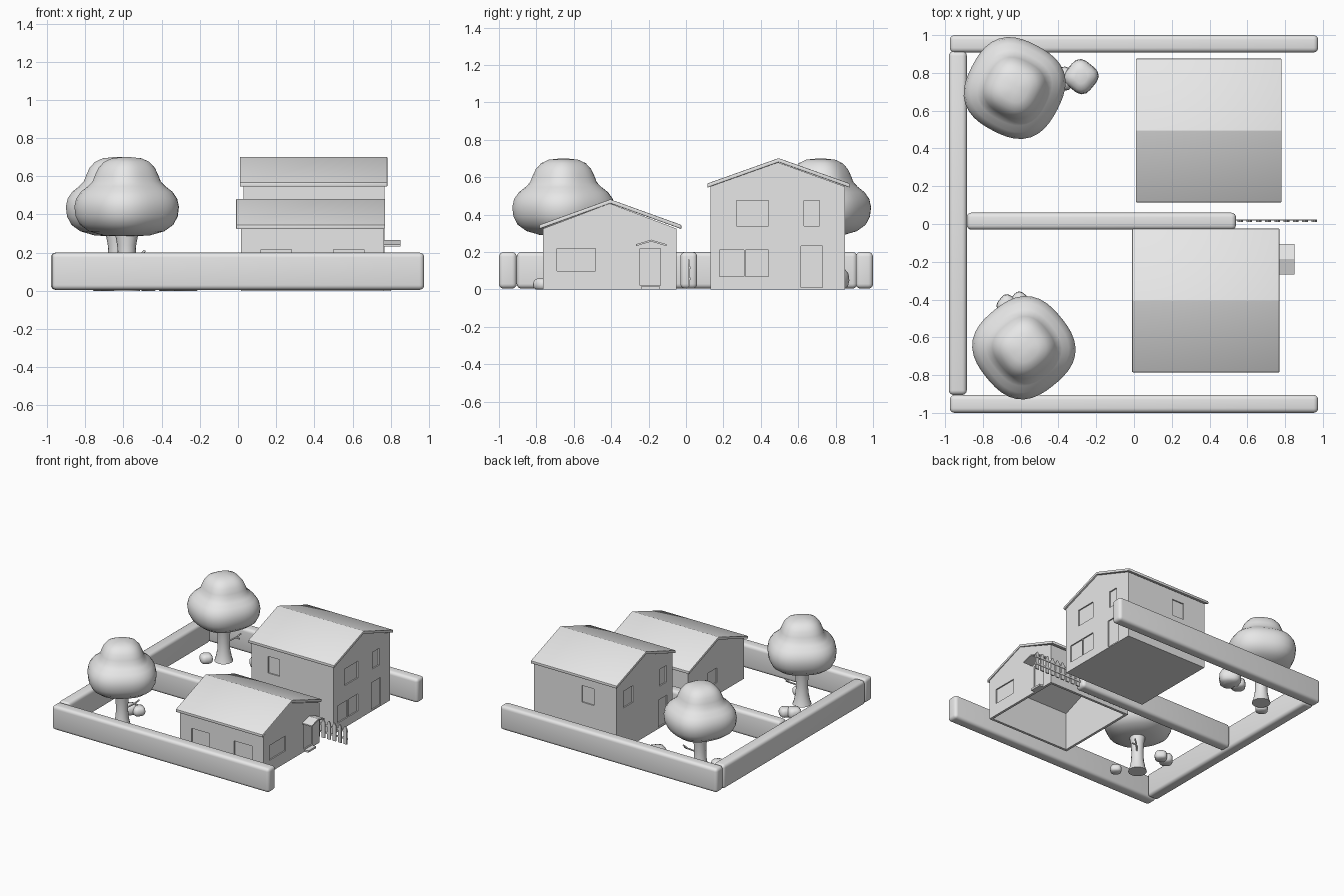
import bpy, bmesh, math
from mathutils import Vector, Matrix

cube = bpy.data.objects.get("Cube")
if cube:
    bpy.data.objects.remove(cube)

grey = bpy.data.materials.new("plain_grey")
grey.use_nodes = True
grey.diffuse_color = (0.8, 0.8, 0.8, 1)
grey.node_tree.nodes["Principled BSDF"].inputs["Base Color"].default_value = (0.8, 0.8, 0.8, 1)


def activate(ob):
    bpy.ops.object.select_all(action='DESELECT')
    ob.select_set(True)
    bpy.context.view_layer.objects.active = ob


def finish(name, bm, angle=35, bevel=0, segments=1):
    bmesh.ops.recalc_face_normals(bm, faces=bm.faces)
    mesh = bpy.data.meshes.new(name)
    bm.to_mesh(mesh)
    bm.free()
    mesh.materials.append(grey)
    ob = bpy.data.objects.new(name, mesh)
    bpy.context.collection.objects.link(ob)
    activate(ob)
    if bevel:
        mod = ob.modifiers.new("Bevel", 'BEVEL')
        mod.width, mod.segments = bevel, segments
        bpy.ops.object.modifier_apply(modifier=mod.name)
    if angle:
        bpy.ops.object.shade_smooth_by_angle(angle=math.radians(angle))
    return ob


def add_box(bm, x, y, z):
    mid = Vector([(a + b) / 2 for a, b in (x, y, z)])
    size = [b - a for a, b in (x, y, z)]
    bmesh.ops.create_cube(bm, size=1, matrix=Matrix.Translation(mid) @ Matrix.Diagonal((*size, 1)))


def box(name, x, y, z, bevel=0, segments=1):
    bm = bmesh.new()
    add_box(bm, x, y, z)
    return finish(name, bm, 35, bevel, segments)


def add_prism(bm, profile, x):
    """Extrude a (y, z) profile along x."""
    face = bm.faces.new([bm.verts.new((x[0], y, z)) for y, z in profile])
    new = bmesh.ops.extrude_face_region(bm, geom=[face])["geom"]
    bmesh.ops.translate(bm, vec=(x[1] - x[0], 0, 0),
                        verts=[g for g in new if isinstance(g, bmesh.types.BMVert)])


def prism(name, profile, x, bevel=0):
    bm = bmesh.new()
    add_prism(bm, profile, x)
    return finish(name, bm, 30, bevel, 2)


def gable_slab(y, eave, ridge, thick):
    mid = (y[0] + y[1]) / 2
    return [(y[0], eave), (mid, ridge), (y[1], eave),
            (y[1], eave - thick), (mid, ridge - thick), (y[0], eave - thick)]


def gable_body(y, eave, ridge, base=0):
    return [(y[0], base), (y[0], eave), ((y[0] + y[1]) / 2, ridge), (y[1], eave), (y[1], base)]


def subtract(ob, bm):
    cutter = finish("cutter", bm, 0)
    cutter.hide_render = True
    activate(ob)
    mod = ob.modifiers.new("Cut", 'BOOLEAN')
    mod.operation, mod.solver, mod.object = 'DIFFERENCE', 'EXACT', cutter
    bpy.ops.object.modifier_apply(modifier=mod.name)
    bpy.data.objects.remove(cutter)


def cut_openings(ob, axis, wall, openings, depth=0.01):
    """Sink window and door recesses into one wall."""
    bm = bmesh.new()
    through = (wall - depth, wall + depth)
    for a, b, low, high in openings:
        if axis == 'x':
            add_box(bm, through, (a, b), (low, high))
        else:
            add_box(bm, (a, b), through, (low, high))
    subtract(ob, bm)


# Hedges
for name, x, y in (("back_hedge", (-0.975, 0.975), (0.908, 1)),
                   ("front_hedge", (-0.975, 0.975), (-1, -0.905)),
                   ("side_hedge", (-0.98, -0.885), (-0.905, 0.915)),
                   ("middle_hedge", (-0.885, 0.54), (-0.03, 0.06))):
    box(name, x, y, (0.005, 0.2), 0.025, 4)

# Picket fence
bm = bmesh.new()
for i in range(9):
    x = 0.562 + i * 0.049
    add_box(bm, (x - 0.015, x + 0.015), (0.01, 0.02), (0.015, 0.14))
    top = [v for v in bm.verts if v.co.z > 0.135 and abs(v.co.x - x) < 0.02]
    ridge = bmesh.ops.extrude_face_region(
        bm, geom=[f for f in bm.faces if all(v in top for v in f.verts)])["geom"]
    for v in ridge:
        if isinstance(v, bmesh.types.BMVert):
            v.co = (x + (v.co.x - x) * 0.25, v.co.y, 0.16)
for z in (0.05, 0.11):
    add_box(bm, (0.535, 0.97), (0.018, 0.024), (z, z + 0.014))
finish("picket_fence", bm, 0)

# Low house, hollow and open underneath
low = prism("low_house_walls", gable_body((-0.765, -0.05), 0.325, 0.46), (0.015, 0.765))
bm = bmesh.new()
add_prism(bm, gable_body((-0.745, -0.07), 0.308, 0.44, -0.1), (0.035, 0.745))
subtract(low, bm)
cut_openings(low, 'x', 0.765, [(-0.69, -0.485, 0.1, 0.22), (-0.245, -0.135, 0.02, 0.22)])
cut_openings(low, 'x', 0.015, [(-0.42, -0.3, 0.1, 0.22)])
cut_openings(low, 'y', -0.765, [(0.12, 0.28, 0.1, 0.217), (0.5, 0.66, 0.1, 0.217)])
prism("low_house_roof", gable_slab((-0.785, -0.025), 0.345, 0.482, 0.022), (-0.01, 0.77), 0.004)
prism("door_canopy", gable_slab((-0.267, -0.105), 0.242, 0.266, 0.01), (0.755, 0.85))
box("door_step", (0.755, 0.8), (-0.24, -0.14), (0, 0.015))

# Tall house
tall = prism("tall_house_walls", gable_body((0.13, 0.85), 0.55, 0.68), (0.03, 0.768))
upper, lower = (0.34, 0.475), (0.07, 0.21)
cut_openings(tall, 'x', 0.768, [(0.27, 0.44, *upper), (0.63, 0.715, *upper), (0.18, 0.31, *lower),
                                (0.318, 0.44, *lower), (0.615, 0.73, 0.01, 0.232)])
cut_openings(tall, 'x', 0.03, [(0.21, 0.3, *upper), (0.64, 0.76, *upper), (0.2, 0.31, 0.01, 0.232)])
cut_openings(tall, 'y', 0.13, [(0.18, 0.28, *upper)])
cut_openings(tall, 'y', 0.85, [(0.23, 0.34, *upper)])
prism("tall_house_roof", gable_slab((0.115, 0.875), 0.567, 0.702, 0.022), (0.01, 0.782), 0.004)


# Trees
def lathe(name, profile, centre, phase=0, wobble=0, sides=40):
    bm = bmesh.new()
    rings = []
    for r, z in profile:
        ring = []
        for i in range(sides):
            a = 2 * math.pi * i / sides
            k = r * (1 + wobble * math.cos(4 * (a - phase)))
            ring.append(bm.verts.new((centre[0] + k * math.cos(a), centre[1] + k * math.sin(a), z)))
        rings.append(ring)
    for p, q in zip(rings, rings[1:]):
        for i in range(sides):
            j = (i + 1) % sides
            bm.faces.new((p[i], p[j], q[j], q[i]))
    bm.faces.new(rings[0])
    bm.faces.new(rings[-1])
    return finish(name, bm, 50)


crown = [(0.04, 0.285), (0.12, 0.291), (0.19, 0.312), (0.236, 0.346), (0.258, 0.39), (0.264, 0.44),
         (0.255, 0.483), (0.23, 0.52), (0.195, 0.548), (0.172, 0.573), (0.16, 0.605),
         (0.143, 0.643), (0.115, 0.675), (0.075, 0.694), (0.02, 0.7)]
trunk = [(0.07, 0), (0.06, 0.03), (0.048, 0.09), (0.045, 0.16), (0.05, 0.24), (0.065, 0.32)]


def twig(name, base):
    curve = bpy.data.curves.new(name, 'CURVE')
    curve.dimensions, curve.bevel_depth, curve.bevel_resolution = '3D', 0.006, 1
    curve.use_fill_caps = True
    fork = (0.065, 0.065, 0.18)
    for path in (((0.02, 0.02, 0.15), fork, (0.095, 0.085, 0.21)), (fork, (0.1, 0.06, 0.18))):
        line = curve.splines.new('POLY')
        line.points.add(len(path) - 1)
        for point, (x, y, z) in zip(line.points, path):
            point.co = (base[0] + x, base[1] + y, z, 1)
    curve.materials.append(grey)
    bpy.context.collection.objects.link(bpy.data.objects.new(name, curve))


for name, centre, phase in (("front_tree", (-0.583, -0.655), -0.1), ("back_tree", (-0.632, 0.72), 0.3)):
    lathe(name + "_crown", crown, centre, phase, 0.04)
    lathe(name + "_trunk", trunk, centre, sides=16)
    twig(name + "_twig", centre)

# Low rounded bushes
for i, (x, y, r, h) in enumerate(((-0.28, 0.78, 0.088, 0.12), (-0.365, 0.77, 0.06, 0.08),
                                  (-0.72, 0.62, 0.05, 0.07), (-0.67, -0.43, 0.055, 0.08),
                                  (-0.605, -0.41, 0.05, 0.07), (-0.47, -0.77, 0.045, 0.06))):
    shape = [(0.7, 0), (0.92, 0.15), (1, 0.4), (0.95, 0.7), (0.75, 0.9), (0.4, 1)]
    lathe(f"bush_{i + 1}", [(k * r, z * h) for k, z in shape], (x, y), 0.1, 0.07, 20)
